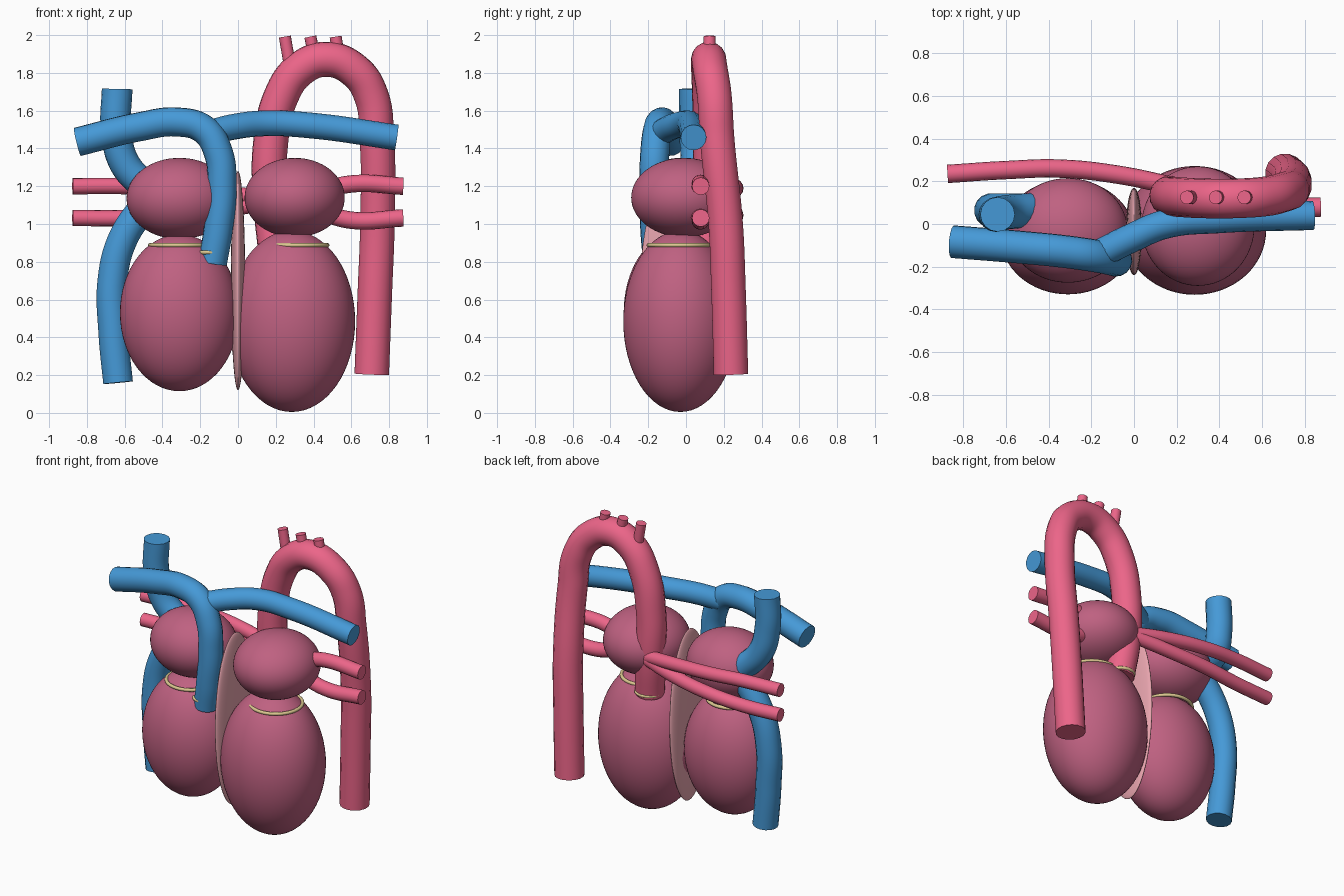
import bpy, math

if "Cube" in bpy.data.objects:
    bpy.data.objects.remove(bpy.data.objects["Cube"])


def mat(name, rgb):
    m = bpy.data.materials.new(name)
    m.diffuse_color = (*rgb, 1)
    m.use_nodes = True
    m.node_tree.nodes["Principled BSDF"].inputs["Base Color"].default_value = m.diffuse_color
    return m


MUSCLE = mat("muscle", (0.52, 0.12, 0.22))
RED = mat("oxygenated", (0.84, 0.13, 0.25))
BLUE = mat("deoxygenated", (0.06, 0.32, 0.68))
PALE = mat("septum_pink", (0.80, 0.37, 0.42))
GOLD = mat("valve_gold", (0.72, 0.58, 0.28))


def finish(ob, name, m):
    ob.name = name
    ob.data.materials.clear()
    ob.data.materials.append(m)
    bpy.ops.object.select_all(action='DESELECT')
    ob.select_set(True)
    bpy.context.view_layer.objects.active = ob
    bpy.ops.object.shade_smooth_by_angle(angle=math.radians(40))


def ellipsoid(name, loc, radii, m):
    bpy.ops.mesh.primitive_uv_sphere_add(segments=64, ring_count=32, radius=1, location=loc)
    ob = bpy.context.object
    ob.scale = radii
    bpy.ops.object.transform_apply(location=False, rotation=False, scale=True)
    finish(ob, name, m)


def ring(name, loc, major, minor=0.011):
    bpy.ops.mesh.primitive_torus_add(location=loc, major_radius=major, minor_radius=minor,
                                     major_segments=48, minor_segments=12)
    finish(bpy.context.object, name, GOLD)


def tube(name, pts, r, m):
    cu = bpy.data.curves.new(name, 'CURVE')
    cu.dimensions = '3D'
    cu.bevel_depth = r
    cu.bevel_resolution = 6
    cu.resolution_u = 12
    cu.use_fill_caps = True
    sp = cu.splines.new('BEZIER')
    sp.bezier_points.add(len(pts) - 1)
    for bp, p in zip(sp.bezier_points, pts):
        bp.co = p
        bp.handle_left_type = bp.handle_right_type = 'AUTO'
    ob = bpy.data.objects.new(name, cu)
    bpy.context.collection.objects.link(ob)
    bpy.ops.object.select_all(action='DESELECT')
    ob.select_set(True)
    bpy.context.view_layer.objects.active = ob
    bpy.ops.object.convert(target='MESH')
    finish(bpy.context.object, name, m)


# Chambers and dividing wall
ellipsoid("right_ventricle", (-0.31, -0.06, 0.53), (0.315, 0.27, 0.415), MUSCLE)
ellipsoid("left_ventricle", (0.285, -0.03, 0.485), (0.335, 0.302, 0.48), MUSCLE)
ellipsoid("right_atrium", (-0.31, -0.03, 1.135), (0.28, 0.245, 0.215), MUSCLE)
ellipsoid("left_atrium", (0.30, -0.01, 1.14), (0.265, 0.28, 0.21), MUSCLE)
ellipsoid("septum", (0, -0.035, 0.70), (0.038, 0.205, 0.58), PALE)

# Valve rings
ring("tricuspid_valve", (-0.31, -0.055, 0.888), 0.155)
ring("mitral_valve", (0.31, -0.035, 0.888), 0.163)
ring("pulmonary_valve", (-0.14, -0.15, 0.85), 0.07)
ring("aortic_valve", (0.2, 0.11, 0.86), 0.08)

# Aorta with its arch branches
tube("aorta", [(0.20, 0.10, 0.85), (0.175, 0.13, 1.1), (0.17, 0.13, 1.4), (0.23, 0.125, 1.68),
               (0.33, 0.12, 1.82), (0.47, 0.12, 1.872), (0.62, 0.13, 1.81), (0.705, 0.15, 1.68),
               (0.735, 0.165, 1.45), (0.738, 0.21, 1.0), (0.725, 0.225, 0.65), (0.708, 0.238, 0.205)],
     0.093, RED)
for i, (xb, zb, xt) in enumerate([(0.285, 1.78, 0.248), (0.41, 1.86, 0.383), (0.537, 1.86, 0.517)]):
    tube(f"arch_branch_{i + 1}", [(xb, 0.125, zb), (xt, 0.125, 1.992)], 0.032, RED)

# Pulmonary veins
for n, z, dz in (("upper", 1.2, 0.012), ("lower", 1.032, -0.012)):
    mid = (z + 1.125) / 2
    tube(f"right_{n}_pulmonary_vein", [(-0.875, 0.235, z), (-0.6, 0.253, z), (-0.35, 0.26, z * 0.8 + 0.225),
                                       (-0.08, 0.232, mid), (0.22, 0.17, 1.125)], 0.043, RED)
    tube(f"left_{n}_pulmonary_vein", [(0.40, 0.07, 1.125 + (z - 1.125) * 0.5), (0.6, 0.075, z + dz),
                                      (0.875, 0.078, z)], 0.046, RED)

# Venae cavae
tube("superior_vena_cava", [(-0.64, 0.045, 1.715), (-0.645, 0.045, 1.5), (-0.60, 0.055, 1.32),
                            (-0.47, 0.065, 1.18)], 0.081, BLUE)
tube("inferior_vena_cava", [(-0.635, 0.055, 0.16), (-0.66, 0.06, 0.42), (-0.665, 0.065, 0.7),
                            (-0.61, 0.065, 0.92), (-0.47, 0.065, 1.13)], 0.08, BLUE)

# Pulmonary trunk and arteries
tube("pulmonary_trunk", [(-0.135, -0.15, 0.795), (-0.105, -0.165, 0.97), (-0.085, -0.17, 1.2),
                         (-0.105, -0.165, 1.38), (-0.18, -0.15, 1.50), (-0.32, -0.13, 1.54),
                         (-0.52, -0.11, 1.515), (-0.85, -0.083, 1.435)], 0.077, BLUE)
tube("left_pulmonary_artery", [(-0.16, -0.14, 1.48), (-0.02, -0.07, 1.515), (0.15, 0.0, 1.533),
                               (0.4, 0.025, 1.52), (0.84, 0.04, 1.458)], 0.068, BLUE)
